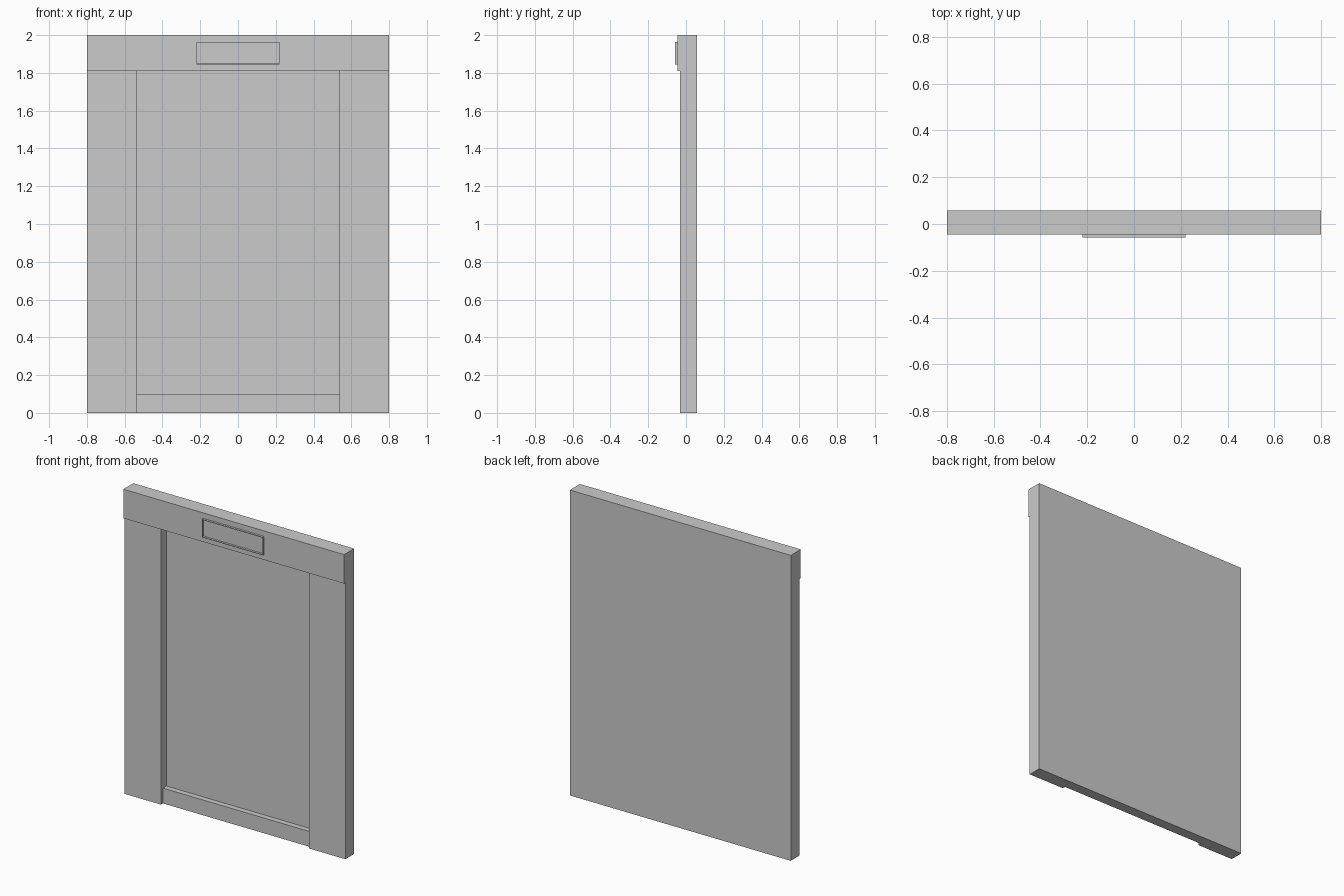
import bpy
import bmesh
from mathutils import Vector

if "Cube" in bpy.data.objects:
    bpy.data.objects.remove(bpy.data.objects["Cube"])

BACK = 0.0585       # rear plane
HEADER = -0.0445    # front of header
STILE = -0.031      # front of side stiles
SILL = -0.01        # front of bottom sill
PANEL = 0.026       # recessed panel face


def box(name, lo, hi):
    lo, hi = Vector(lo), Vector(hi)
    bm = bmesh.new()
    bmesh.ops.create_cube(bm, size=1)
    bmesh.ops.scale(bm, vec=hi - lo, verts=bm.verts)
    bmesh.ops.translate(bm, vec=(lo + hi) / 2, verts=bm.verts)
    mesh = bpy.data.meshes.new(name)
    bm.to_mesh(mesh)
    bm.free()
    obj = bpy.data.objects.new(name, mesh)
    bpy.context.collection.objects.link(obj)
    return obj


def cut(target, lo, hi):
    cutter = box("cutter", lo, hi)
    cutter.hide_render = True
    mod = target.modifiers.new("cut", 'BOOLEAN')
    mod.operation = 'DIFFERENCE'
    mod.solver = 'EXACT'
    mod.object = cutter
    bpy.context.view_layer.objects.active = target
    bpy.ops.object.modifier_apply(modifier=mod.name)
    bpy.data.objects.remove(cutter)


# Door surround: one block, stepped back below the header
frame = box("door_frame", (-0.8, HEADER, 0), (0.8, BACK, 2))
cut(frame, (-1, -0.2, -0.1), (1, STILE, 1.81))
# Bottom sill, set back between the stiles
cut(frame, (-0.537, -0.2, -0.1), (0.537, SILL, 1.81))
# Recessed panel above the sill
cut(frame, (-0.537, -0.2, 0.1), (0.537, PANEL, 1.81))

# Thin raised rim on the header, open at the front
W = 0.004
rim = box("sign_rim", (-0.221, -0.0585, 1.845), (0.221, HEADER, 1.964))
cut(rim, (-0.221 + W, -0.1, 1.845 + W), (0.221 - W, 0, 1.964 - W))
